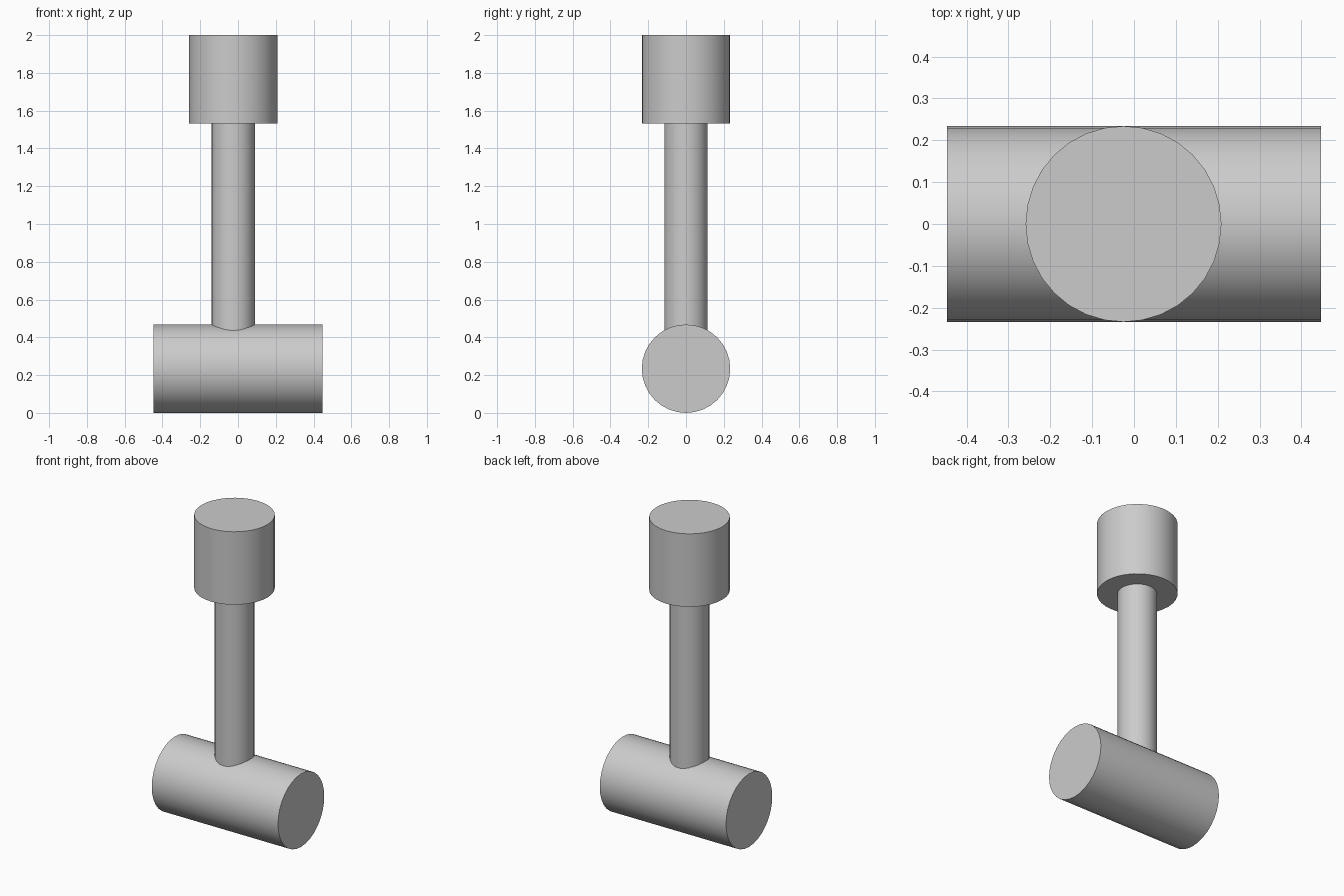
import bpy
import math

cube = bpy.data.objects.get("Cube")
if cube:
    bpy.data.objects.remove(cube, do_unlink=True)

# One plain grey for every part
grey = bpy.data.materials.new("light_grey")
grey.use_nodes = True
colour = (0.6, 0.6, 0.6, 1.0)
grey.diffuse_color = colour
grey.node_tree.nodes["Principled BSDF"].inputs["Base Color"].default_value = colour

R = 0.234       # radius of head and foot
AXIS_X = -0.025  # the upright sits slightly off centre


def cylinder(name, radius, length, location, rotation=(0, 0, 0)):
    bpy.ops.mesh.primitive_cylinder_add(
        vertices=32, radius=radius, depth=length,
        location=location, rotation=rotation)
    obj = bpy.context.object
    obj.name = name
    obj.data.materials.append(grey)
    bpy.ops.object.shade_smooth_by_angle(angle=math.radians(30))
    return obj


def upright(name, radius, bottom, top):
    return cylinder(name, radius, top - bottom, (AXIS_X, 0, (bottom + top) / 2))


# Horizontal crossbar at the base
cylinder("crossbar", R, 0.894, (0, 0, R), (0, math.pi / 2, 0))

# Shaft rising out of the crossbar
upright("shaft", 0.115, R, 1.55)

# Wide knob on top
upright("knob", R, 1.533, 2.0)
